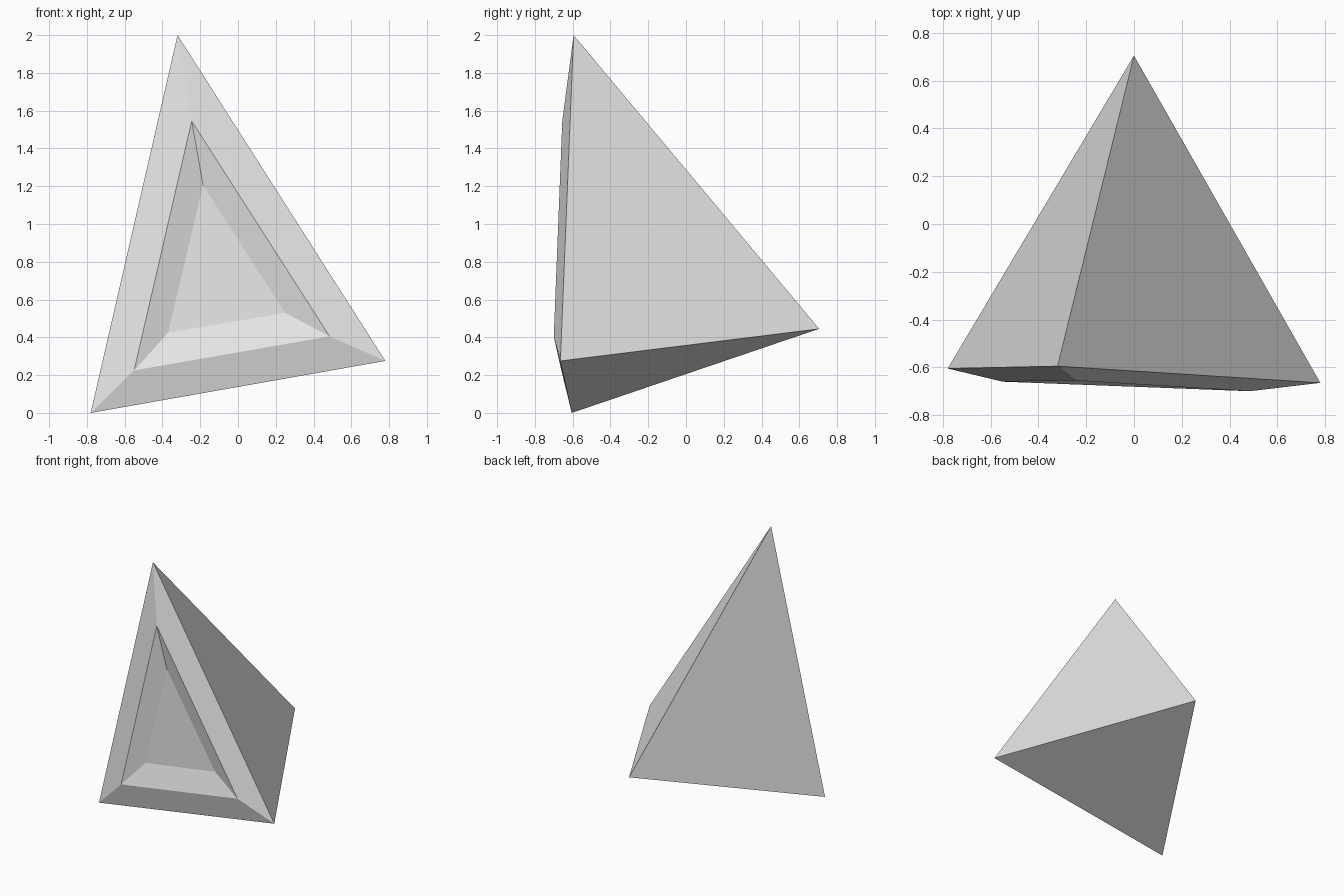
import bpy
import bmesh

cube = bpy.data.objects.get("Cube")
if cube:
    bpy.data.objects.remove(cube, do_unlink=True)

# Single light grey material
grey = bpy.data.materials.new("light_grey")
grey.use_nodes = True
colour = (0.8, 0.8, 0.8, 1.0)
grey.diffuse_color = colour
grey.node_tree.nodes["Principled BSDF"].inputs["Base Color"].default_value = colour

# Front triangles: outer corners, raised rim, recessed panel (top, right, left)
outer = [(-0.32, -0.595, 2.0), (-0.78, -0.605, 0.0), (0.78, -0.665, 0.275)]
rim = [(-0.245, -0.655, 1.545), (-0.55, -0.66, 0.225), (0.485, -0.70, 0.405)]
panel = [(-0.185, -0.615, 1.205), (-0.37, -0.617, 0.425), (0.25, -0.64, 0.53)]
back_point = (0.0, 0.705, 0.445)

bm = bmesh.new()
rings = [[bm.verts.new(p) for p in ring] for ring in (outer, rim, panel)]
tip = bm.verts.new(back_point)


def band(a, b):
    """Join two triangular rings with three sloping faces."""
    for i in range(3):
        j = (i + 1) % 3
        bm.faces.new((a[i], a[j], b[j], b[i]))


# Bevelled rim rising outward, then sloping into the recess
band(rings[0], rings[1])
band(rings[1], rings[2])
bm.faces.new(rings[2])

# Three pyramid sides meeting at the back
for i in range(3):
    bm.faces.new((rings[0][(i + 1) % 3], rings[0][i], tip))

bmesh.ops.recalc_face_normals(bm, faces=bm.faces)
mesh = bpy.data.meshes.new("recessed_pyramid")
bm.to_mesh(mesh)
bm.free()
mesh.materials.append(grey)
pyramid = bpy.data.objects.new("recessed_pyramid", mesh)
bpy.context.collection.objects.link(pyramid)
